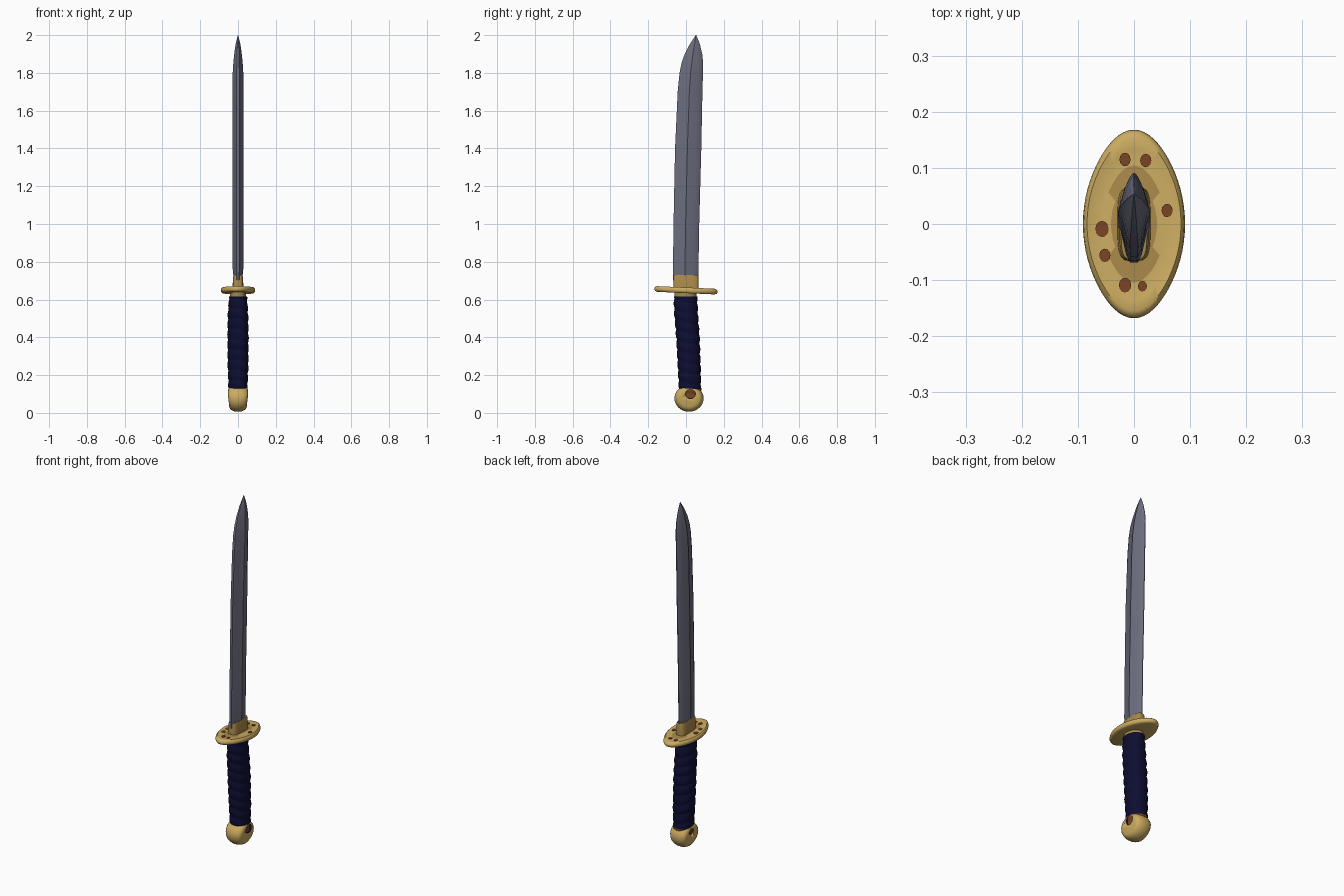
import bpy, bmesh, math
from mathutils import Vector

if "Cube" in bpy.data.objects:
    bpy.data.objects.remove(bpy.data.objects["Cube"])


def material(name, rgb):
    m = bpy.data.materials.new(name)
    m.diffuse_color = (*rgb, 1)
    m.use_nodes = True
    m.node_tree.nodes["Principled BSDF"].inputs["Base Color"].default_value = m.diffuse_color
    return m


steel = material("steel", (0.15, 0.155, 0.21))
gold = material("gold", (0.60, 0.41, 0.12))
dark_gold = material("dark gold", (0.40, 0.25, 0.07))
navy = material("navy wrap", (0.004, 0.004, 0.032))
brown = material("brown", (0.19, 0.06, 0.018))


def loft(name, rings, mats, smooth=40, rule=None):
    """Skin a list of equal-length point rings and cap both ends."""
    bm = bmesh.new()
    rows = [[bm.verts.new(p) for p in r] for r in rings]
    n = len(rows[0])
    for a, b in zip(rows, rows[1:]):
        for i in range(n):
            j = (i + 1) % n
            bm.faces.new((a[i], a[j], b[j], b[i]))
    bm.faces.new(rows[0][::-1])
    bm.faces.new(rows[-1])
    bmesh.ops.recalc_face_normals(bm, faces=bm.faces)
    if rule:
        for f in bm.faces:
            f.material_index = rule(f.calc_center_median())
    mesh = bpy.data.meshes.new(name)
    bm.to_mesh(mesh)
    bm.free()
    ob = bpy.data.objects.new(name, mesh)
    bpy.context.collection.objects.link(ob)
    for m in mats:
        mesh.materials.append(m)
    bpy.ops.object.select_all(action='DESELECT')
    ob.select_set(True)
    bpy.context.view_layer.objects.active = ob
    bpy.ops.object.shade_smooth_by_angle(angle=math.radians(smooth))
    return ob


def oval(z, cy, rx, ry, n=32, power=1.0, cx=0.0):
    pts = []
    for i in range(n):
        a = math.tau * i / n
        c, s = math.cos(a), math.sin(a)
        pts.append(Vector((cx + rx * math.copysign(abs(c) ** power, c),
                           cy + ry * math.copysign(abs(s) ** power, s), z)))
    return pts


def lerp(table, z):
    for a, b in zip(table, table[1:]):
        if z <= b[0]:
            t = (z - a[0]) / (b[0] - a[0])
            return [u + (v - u) * t for u, v in zip(a, b)][1:]
    return list(table[-1][1:])


# Blade: stepped ridge section swept through (z, back y, front y, half thickness)
stations = [(0.70, -0.068, 0.064, 0.022), (0.76, -0.069, 0.066, 0.028),
            (1.0, -0.066, 0.070, 0.028), (1.4, -0.058, 0.081, 0.028),
            (1.7, -0.044, 0.087, 0.029), (1.80, -0.034, 0.090, 0.028),
            (1.85, -0.024, 0.091, 0.025), (1.90, -0.007, 0.086, 0.020),
            (1.95, 0.019, 0.074, 0.013), (1.98, 0.038, 0.063, 0.006),
            (2.0, 0.052, 0.054, 0.001)]
half = [(0, 0.25), (0.1, 0.5), (0.42, 0.85), (0.47, 1.0), (0.78, 0.62), (0.95, 0.25), (1, 0.06)]
blade_rings = []
for z, y0, y1, t in stations:
    side = [(t * w, y0 + (y1 - y0) * u, z) for u, w in half]
    blade_rings.append(side + [(-x, y, h) for x, y, h in side[::-1]])
loft("blade", blade_rings, [steel], 22)

# Collar between blade and guard
loft("blade_collar", [oval(z, 0, rx, ry, 32, 0.5) for z, rx, ry in
     [(0.65, 0.030, 0.066), (0.72, 0.026, 0.066), (0.73, 0.023, 0.063)]], [dark_gold])

# Guard: wavy oval plate, slightly tilted
TILT = -0.045


def guard_ring(z, scale):
    pts = []
    for i in range(64):
        a = math.tau * i / 64
        c, s = math.cos(a), math.sin(a)
        r = scale * (1 - 0.035 * math.sin(2 * a) ** 2)
        y = 0.168 * s * r
        pts.append((0.091 * c * r, y, z + TILT * y))
    return pts


def guard_colour(p):
    return 1 if p.z > 0.64 and (p.x / 0.045) ** 2 + (p.y / 0.1) ** 2 < 1 else 0


loft("guard", [guard_ring(z, s) for z, s in
     [(0.634, 0.3), (0.634, 0.90), (0.638, 0.97), (0.648, 1.0), (0.658, 0.98),
      (0.664, 0.92), (0.661, 0.80), (0.660, 0.62), (0.662, 0.45)]],
     [gold, dark_gold], 50, guard_colour)

# Worn brown spots on the guard
for i, (x, y, r) in enumerate([(-0.016, 0.115, 0.010), (0.021, 0.113, 0.010),
                               (0.059, 0.024, 0.010), (-0.057, -0.009, 0.012),
                               (-0.052, -0.056, 0.010), (-0.016, -0.109, 0.011),
                               (0.015, -0.111, 0.008)]):
    z = 0.660 + TILT * y
    loft(f"guard_spot_{i + 1}", [oval(z - 0.003, y, r, r * 1.2, 12, 1, x),
                                 oval(z + 0.0035, y, r, r * 1.2, 12, 1, x)], [brown])

# Ferrule under the guard
loft("ferrule", [oval(z, -0.003, 0.043, 0.058) for z in (0.605, 0.64)], [dark_gold])

# Handle: curved grip with slanted wrap ridges (z, centre y, half x, half y)
grip = [(0.08, 0.022, 0.044, 0.056), (0.14, 0.021, 0.050, 0.058), (0.25, 0.017, 0.054, 0.060),
        (0.40, 0.010, 0.055, 0.061), (0.52, 0.001, 0.053, 0.062), (0.615, -0.003, 0.047, 0.061)]
grip_rings = []
for k in range(91):
    z = 0.08 + 0.535 * k / 90
    cy, rx, ry = lerp(grip, z)
    ring = []
    for p in oval(z, cy, rx, ry, 32, 0.9):
        slant = 0.18 * (p.y - cy) + 0.16 * p.x
        f = 0.94 + 0.10 * abs(math.sin(math.pi * (z + slant) / 0.054)) ** 0.7
        ring.append((p.x * f, cy + (p.y - cy) * f, z))
    grip_rings.append(ring)
loft("handle", grip_rings, [navy, brown], 50,
     lambda p: 1 if p.z < 0.128 else 0)

# Pommel: rounded disc facing sideways, thinner toward the bottom
pommel_rings = []
for x, r in [(-0.053, 0.046), (-0.050, 0.058), (-0.043, 0.067), (-0.030, 0.073), (-0.012, 0.077),
             (0.012, 0.077), (0.030, 0.073), (0.043, 0.067), (0.050, 0.058), (0.053, 0.046)]:
    ring = []
    for i in range(40):
        a = math.tau * i / 40
        z = 0.077 + r * 0.92 * math.sin(a)
        ring.append((x * min(1, 0.80 + 2.2 * z), 0.016 + r * math.cos(a), z))
    pommel_rings.append(ring)
pommel = loft("pommel", pommel_rings, [gold], 45)

# Round recesses in both pommel faces
for name, xs, r, mat in [("right_recess_cutter", (0.036, 0.08), 0.026, navy),
                         ("left_recess_cutter", (-0.08, -0.044), 0.018, brown)]:
    cutter = loft(name, [[(x, 0.024 + r * math.cos(math.tau * i / 24),
                           0.101 + r * math.sin(math.tau * i / 24)) for i in range(24)]
                         for x in xs], [mat])
    cutter.hide_render = True
    cutter.hide_set(True)
    cut = pommel.modifiers.new(name, 'BOOLEAN')
    cut.operation = 'DIFFERENCE'
    cut.object = cutter
    cut.solver = 'EXACT'
    cut.material_mode = 'TRANSFER'

# Navy floor showing in the right recess
loft("recess_floor", [[(x, 0.024 + 0.025 * math.cos(math.tau * i / 24),
                        0.101 + 0.025 * math.sin(math.tau * i / 24)) for i in range(24)]
                      for x in (0.034, 0.040)], [navy])
